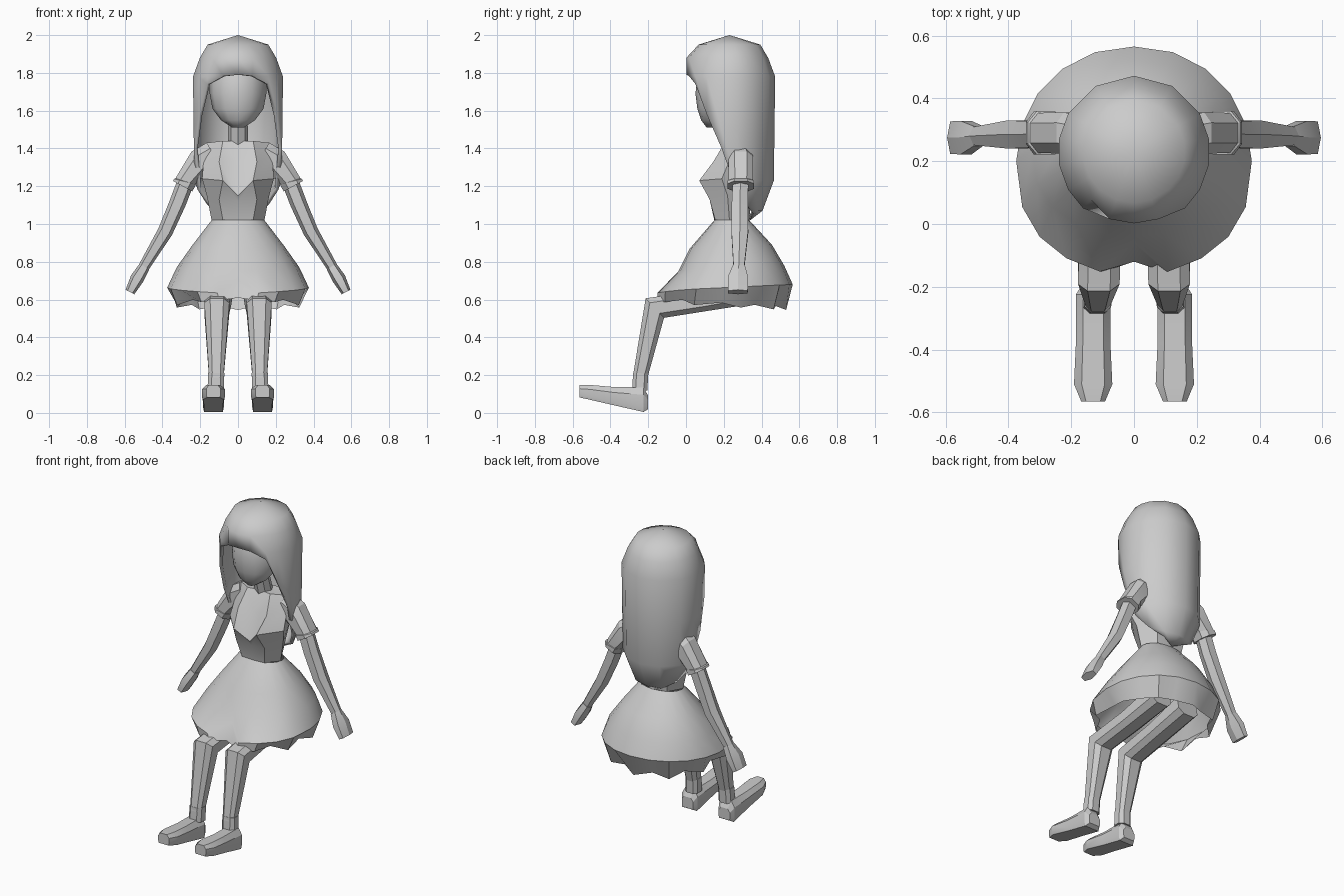
import bpy, bmesh
from math import sin, cos, pi, radians
from mathutils import Vector

if "Cube" in bpy.data.objects:
    bpy.data.objects.remove(bpy.data.objects["Cube"])


def loft(name, rings, closed=True, caps=True, mirror=False, angle=35):
    """Skin a list of equal-length point rings into one object."""
    bm = bmesh.new()
    rows = [[bm.verts.new(p) for p in r] for r in rings]
    n = len(rows[0])
    for a, b in zip(rows, rows[1:]):
        for i in range(n if closed else n - 1):
            j = (i + 1) % n
            bm.faces.new((a[i], a[j], b[j], b[i]))
    if caps:
        bm.faces.new(rows[0])
        bm.faces.new(rows[-1])
    bmesh.ops.remove_doubles(bm, verts=bm.verts, dist=0.0005)
    bmesh.ops.recalc_face_normals(bm, faces=bm.faces)
    me = bpy.data.meshes.new(name)
    bm.to_mesh(me)
    bm.free()
    ob = bpy.data.objects.new(name, me)
    bpy.context.collection.objects.link(ob)
    bpy.ops.object.select_all(action='DESELECT')
    ob.select_set(True)
    bpy.context.view_layer.objects.active = ob
    bpy.ops.object.shade_smooth_by_angle(angle=radians(angle))
    if mirror:
        ob.modifiers.new("Mirror", 'MIRROR').use_clip = True
    return ob


def power(v, p):
    return (1 if v >= 0 else -1) * abs(v) ** p


def tube(name, stations, axis, n=6, p=0.8):
    """Mirrored limb along (centre, radius on axis, radius across) stations."""
    pts = [Vector(s[0]) for s in stations]
    u = Vector(axis)
    rings = []
    for i, (_, ru, rv) in enumerate(stations):
        d = Vector()
        if i:
            d += (pts[i] - pts[i - 1]).normalized()
        if i < len(pts) - 1:
            d += (pts[i + 1] - pts[i]).normalized()
        v = d.cross(u).normalized()
        rings.append([pts[i] + u * ru * power(cos(t), p) + v * rv * power(sin(t), p)
                      for t in [2 * pi * (k + 0.5) / n for k in range(n)]])
    return loft(name, rings, mirror=True, angle=25)


def interp(x, table):
    for (a, fa), (b, fb) in zip(table, table[1:]):
        if x <= b:
            return fa + (fb - fa) * max(0, x - a) / (b - a)
    return table[-1][1]


# Long hair: columns around the head, each ending on its own lower edge
radius = [(1.02, .11), (1.07, .175), (1.23, .235), (1.78, .242), (1.88, .205), (1.95, .163), (2.0, 0)]
edge = [(0, 1.79), (30, 1.78), (42, 1.74), (80, 1.4), (100, 1.18), (120, 1.1), (150, 1.05), (180, 1.02)]
angles = [0, 20, 42, 60, 80, 100, 120, 150, 180]
angles = angles + [-a for a in angles[-2:0:-1]]
rings = []
for top in (2.0, 1.95, 1.88, 1.78, 1.5, 1.23, 1.07, 0):
    ring = []
    for a in angles:
        z = max(top, interp(abs(a), edge))
        r = interp(z, radius)
        if abs(a) < 42 and z < 1.94:             # fringe juts forward
            r = .228
        ring.append((r * sin(radians(a)), .23 - r * cos(radians(a)), z))
    rings.append(ring)
hair = loft("hair", rings, caps=False, angle=50)
sol = hair.modifiers.new("Thickness", 'SOLIDIFY')
sol.thickness, sol.offset = 0.02, -1

# Head: (z, centre y, half width, half depth) sections tapering to the chin
head = [(1.51, .15, .03, .04), (1.55, .155, .09, .075), (1.61, .18, .135, .12),
        (1.69, .2, .15, .15), (1.78, .21, .15, .15), (1.86, .22, .12, .12), (1.9, .23, .05, .05)]
loft("head", [[(w * cos(t), y + d * sin(t), z) for t in [pi * k / 6 for k in range(12)]]
              for z, y, w, d in head], angle=60)

# Neck
loft("neck", [[(w * cos(t), y + w * sin(t), z) for t in [pi * k / 4 for k in range(8)]]
              for z, y, w in [(1.41, .265, .055), (1.57, .22, .05)]])

# Bodice: half sections from centre front to centre back
loft("bodice", [
    [(0, .15, 1.02), (.08, .155, 1.02), (.14, .23, 1.02), (.09, .32, 1.02), (0, .335, 1.02)],
    [(0, .135, 1.12), (.10, .125, 1.13), (.165, .22, 1.15), (.11, .34, 1.15), (0, .345, 1.15)],
    [(0, .12, 1.15), (.08, .07, 1.23), (.19, .19, 1.24), (.13, .35, 1.25), (0, .35, 1.25)],
    [(0, .155, 1.33), (.10, .145, 1.33), (.18, .24, 1.36), (.14, .34, 1.36), (0, .34, 1.36)],
    [(0, .22, 1.44), (.08, .21, 1.44), (.165, .27, 1.43), (.08, .32, 1.44), (0, .32, 1.44)],
    [(0, .27, 1.44)] * 5], closed=False, caps=False, mirror=True, angle=30)

# Skirt: (front z, back z, half width, front y, back y), hem folded under
levels = [(1.02, 1.02, .14, .15, .335), (.87, .89, .245, .02, .455),
          (.75, .78, .325, -.04, .52), (.63, .68, .375, -.165, .565), (.6, .545, .34, -.165, .53)]
rings = []
for k, (zf, zb, w, yf, yb) in enumerate(levels):
    ring = []
    for i in range(20):
        t = 2 * pi * i / 20
        f = (1 - cos(t)) / 2
        front = k > 1 and cos(t) > 0
        y = (yf + yb) / 2 - (yb - yf) / 2 * power(cos(t), .78 if front else 1)
        x = w * power(sin(t), 1.05 if front else .95)
        z = zf + (zb - zf) * f ** .6
        if k == 4 and 2 < i < 18 and i % 2:      # uneven hem folds
            x, y, z = x * .88, .2 + (y - .2) * .88, z + .02
        if i == 0 and k > 2:                     # front pleat notch
            y, z = [(-.06, .70), (-.12, .61)][k - 3]
        ring.append((x, y, z))
    rings.append(ring)
loft("skirt", rings, caps=False, angle=40)

# Puffed sleeves with cuff
Y, X = (0, 1, 0), (1, 0, 0)
tube("sleeve", [((.13, .28, 1.37), .06, .075), ((.20, .29, 1.33), .07, .075),
                ((.28, .29, 1.225), .068, .057), ((.28, .29, 1.224), .074, .064),
                ((.293, .29, 1.2), .074, .062)], Y, 8)

# Arms and mitten hands
tube("arm", [((.27, .29, 1.24), .046, .045), ((.32, .285, 1.11), .048, .044),
             ((.385, .285, .96), .05, .04), ((.50, .28, .77), .032, .029)], Y)
tube("hand", [((.495, .28, .775), .035, .03), ((.535, .275, .71), .06, .036),
              ((.572, .275, .64), .058, .026)], Y)

# Seated legs, bent at the knee
tube("leg", [((.10, .36, .65), .075, .075), ((.105, .10, .595), .072, .06),
             ((.112, -.165, .555), .07, .075), ((.115, -.245, .18), .04, .04)], X, 8, .7)

# Ankle socks
tube("sock", [((.115, -.24, .21), .045, .042), ((.118, -.245, .12), .046, .043)], X, 8, .7)

# Shoes: (y, sole z, top z, half width), toes tipped up
shoe = [(-.20, .02, .09, .04), (-.225, .005, .135, .055), (-.38, .04, .137, .055),
        (-.51, .07, .148, .061), (-.565, .082, .148, .038)]
loft("shoe", [[(.13 + w * x, y, lo + (hi - lo) * h) for x, h in
               [(-.9, 0), (.9, 0), (1, .2), (1, .7), (.6, 1), (-.6, 1), (-1, .7), (-1, .2)]]
              for y, lo, hi, w in shoe], mirror=True, angle=25)
